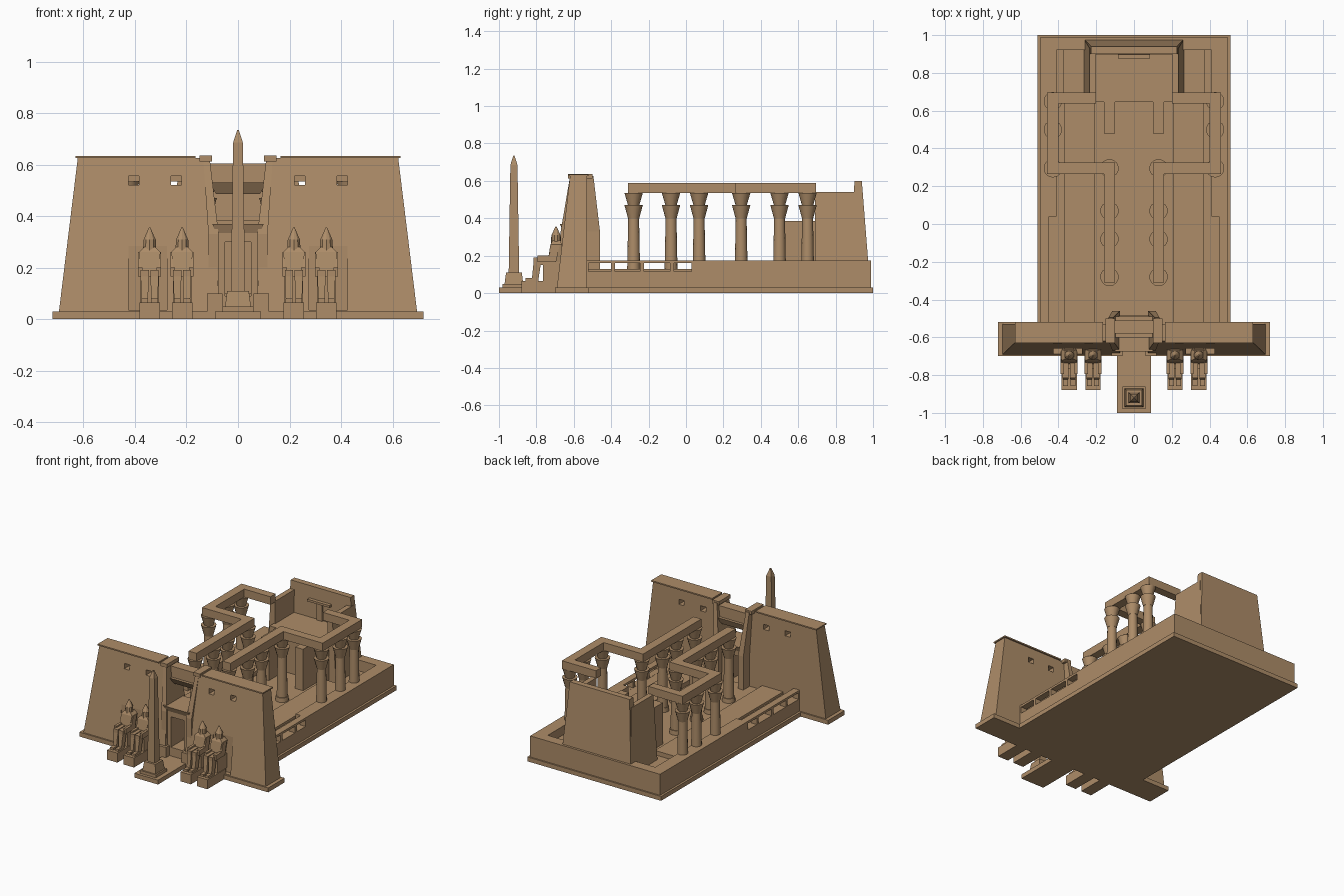
import bpy, bmesh, math

cube = bpy.data.objects.get("Cube")
if cube:
    bpy.data.objects.remove(cube, do_unlink=True)

sand = bpy.data.materials.new("sandstone")
sand.use_nodes = True
sand.diffuse_color = (.42, .265, .14, 1)
shader = sand.node_tree.nodes["Principled BSDF"]
shader.inputs["Base Color"].default_value = sand.diffuse_color

# Shared levels and lines
ground = 0
slab_top = .03
floor = .1
wall_top = .175
chamber_top = .385
beam_bottom, beam_top = .535, .59
tower_top = .625
tower_back = -.53
door_front, door_back = -.66, -.5
court_back = .99
wall_face = .495
sanctuary_front = .69


def finish(name, bm):
    bmesh.ops.recalc_face_normals(bm, faces=bm.faces)
    mesh = bpy.data.meshes.new(name)
    bm.to_mesh(mesh)
    bm.free()
    mesh.materials.append(sand)
    ob = bpy.data.objects.new(name, mesh)
    bpy.context.collection.objects.link(ob)
    return ob


def around(centre, half):
    return (centre - half, centre + half)


def block(name, x, y, z, top_x=None, top_y=None, side=1):
    """Box over the given spans, battered when a top span differs; side=-1 mirrors it."""
    bm = bmesh.new()
    bottom, top = [], []
    for ring, xs, ys, height in ((bottom, x, y, z[0]), (top, top_x or x, top_y or y, z[1])):
        for i, j in ((0, 0), (1, 0), (1, 1), (0, 1)):
            ring.append(bm.verts.new((xs[i] * side, ys[j], height)))
    bm.faces.new(bottom)
    bm.faces.new(top)
    for i in range(len(bottom)):
        bm.faces.new((bottom[i - 1], bottom[i], top[i], top[i - 1]))
    return finish(name, bm)


def cone(name, x, y, z, radii, sides=14):
    """Upright truncated cone spanning z, with bottom and top radii."""
    bm = bmesh.new()
    bmesh.ops.create_cone(bm, cap_ends=True, segments=sides, radius1=radii[0],
                          radius2=radii[1], depth=z[1] - z[0])
    bmesh.ops.translate(bm, verts=bm.verts, vec=(x, y, sum(z) / 2))
    ob = finish(name, bm)
    bpy.ops.object.select_all(action='DESELECT')
    ob.select_set(True)
    bpy.context.view_layer.objects.active = ob
    bpy.ops.object.shade_smooth_by_angle(angle=math.radians(30))


def cut(ob, cutter):
    """Subtract the cutter and remove it."""
    cutter.hide_render = True
    mod = ob.modifiers.new("cut", 'BOOLEAN')
    mod.operation, mod.object, mod.solver = 'DIFFERENCE', cutter, 'EXACT'
    bpy.context.view_layer.objects.active = ob
    bpy.ops.object.modifier_apply(modifier=mod.name)
    bpy.data.objects.remove(cutter, do_unlink=True)


def build_column(x, y):
    """Round foot, shaft and a two-tier bell capital."""
    shaft_top, bell_joint = .4, .47
    cone("column_foot", x, y, z=(floor, .13), radii=(.042, .04))
    cone("column_shaft", x, y, z=(floor, shaft_top), radii=(.035, .029))
    cone("lower_bell", x, y, z=(shaft_top, bell_joint), radii=(.03, .049))
    cone("upper_bell", x, y, z=(bell_joint, beam_bottom), radii=(.03, .049))


def build_statue(x):
    """Seated figure with a tall pointed crown, facing the front."""
    seat, lap, shoulder, crown = .165, .19, .26, .31
    pedestal_top = .065
    chest_x, chest_y = around(x, .042), (-.725, -.665)
    block("statue_pedestal", around(x, .04), (-.88, -.68), (ground, pedestal_top))
    block("statue_throne", around(x, .036), (-.765, -.66), (pedestal_top, seat))
    block("statue_back_slab", around(x, .025), (-.69, -.655), (pedestal_top, shoulder))
    block("statue_torso", around(x, .03), (-.74, -.67), (seat, shoulder), chest_x, chest_y)
    block("statue_shoulders", chest_x, chest_y, (shoulder, .28), around(x, .022), (-.715, -.67))
    cone("statue_head", x, -.695, z=(shoulder, crown), radii=(.027, .025), sides=10)
    cone("statue_crown", x, -.695, z=(crown, .356), radii=(.024, .003), sides=10)
    for t in (-1, 1):
        leg, arm = x + t * .019, x + t * .036
        block("statue_thigh", around(leg, .016), (-.815, -.7), (.15, lap))
        block("statue_shin", around(leg, .012), (-.825, -.79), (pedestal_top, seat),
              around(leg, .016), (-.815, -.775))
        block("statue_foot", around(leg, .013), (-.858, -.79), (pedestal_top, .08))
        block("statue_upper_arm", around(arm, .009), (-.745, -.695), (seat, shoulder),
              top_y=(-.715, -.675))
        block("statue_forearm", around(arm, .009), (-.795, -.7), (seat, .2))


# Ground slabs and the raised court floor
block("court_slab", around(0, .51), (tower_back, 1), (ground, slab_top))
block("gate_slab", around(0, .72), (-.7, -.52), (ground, slab_top))
block("walkway", around(0, .09), (-1, door_front), (ground, slab_top))
block("court_floor", around(0, .48), (tower_back, .97), (slab_top, floor))
block("rear_wall", around(0, wall_face), (.92, court_back), (slab_top, wall_top))

for s, label in ((1, "left_"), (-1, "right_")):
    # Court walls: thin with openings in front, thick behind
    thick_start = .04
    wall = block(label + "front_wall", (.45, wall_face), (tower_back, thick_start),
                 (slab_top, wall_top), side=s)
    for y in ((-.52, -.4), (-.38, -.245), (-.225, -.085), (-.065, .03)):
        cut(wall, block("opening", (.4, .6), y, (.115, .16), side=s))
    block(label + "side_wall", (.41, wall_face), (thick_start, .93), (slab_top, wall_top), side=s)
    block(label + "floor_step", (.21, .37), (tower_back, .64), (floor, .13), side=s)
    block(label + "wall_step", (.37, .46), (tower_back, .92), (floor, .114), side=s)

    # Columns carrying beams that step outward towards the rear
    aisle, outer, turn = .13, .43, .295
    for y in (-.28, -.08, .07, turn):
        build_column(aisle * s, y)
    for y in (turn, .5, .65):
        build_column(outer * s, y)
    beam = (beam_bottom, beam_top)
    aisle_beam, outer_beam = around(aisle, .03), around(outer, .03)
    cross_beam, rear_beam = around(turn, .03), around(.667, .028)
    block(label + "aisle_beam", aisle_beam, (-.31, cross_beam[0]), beam, side=s)
    block(label + "cross_beam", (aisle_beam[0], outer_beam[1]), cross_beam, beam, side=s)
    block(label + "outer_beam", outer_beam, (cross_beam[1], rear_beam[0]), beam, side=s)
    block(label + "rear_beam", (.2, outer_beam[1]), rear_beam, beam, side=s)

    # Sanctuary side wall and entrance jamb
    block(label + "sanctuary_wall", (.2, .27), (sanctuary_front, .985), (slab_top, .54),
          (.2, .235), (sanctuary_front, .93), side=s)
    block(label + "entrance_jamb", aisle_beam, (.48, .66), (floor, chamber_top), side=s)

    # Gate tower with windows and a shallow niche
    tower = block(label + "tower", (.07, .695), (-.69, tower_back), (slab_top, tower_top),
                  (.11, .622), (-.62, tower_back), side=s)
    for x in (.24, .405):
        cut(tower, block("window", around(x, .02), (-.8, -.4), (.52, .555), side=s))
    cut(tower, block("niche", (.275, .425), (-.8, door_front), (.035, .32), side=s))
    block(label + "tower_cornice", (.165, .63), (-.63, -.52), (tower_top, .634), side=s)
    block(label + "inner_cornice", (.1, .15), (-.63, door_back), (.612, .636), side=s)

    # Gate pier, door jamb and plinth
    pier_x, pier_y, pier_bend = (.075, .115), (-.67, -.46), .33
    block(label + "pier_foot", pier_x, pier_y, (slab_top, pier_bend), side=s)
    block(label + "pier_head", pier_x, pier_y, (pier_bend, tower_top),
          (.11, .135), (-.62, -.495), side=s)
    block(label + "door_jamb", (.05, .085), (door_front, door_back), (slab_top, .31), side=s)
    block(label + "door_plinth", (.06, .12), (-.7, door_front), (slab_top, floor), side=s)

    for x in (.217, .343):
        build_statue(x * s)

# Gateway lintels, cornices and door step
door_y = (door_front, door_back)
block("door_step", around(0, .07), door_y, (slab_top, .09))
block("door_lintel", around(0, .09), door_y, (.3, .335))
block("door_cornice", around(0, .085), door_y, (.335, .37), around(0, .1), (-.675, -.485))
block("gate_cornice", around(0, .085), (-.57, -.51), (.485, .53), around(0, .11), (-.6, -.49))
block("gate_lintel", around(0, .115), (-.58, -.51), (.53, .605))

# Sanctuary: low chamber, tall back wall and shelf relief
block("sanctuary_chamber", around(0, .21), (.645, .93), (floor, chamber_top))
block("sanctuary_back_wall", around(0, .27), (.89, .985), (slab_top, .6),
      around(0, .228), (.9, .94))
block("relief_shelf", around(0, .085), (.875, .91), (.5, .515))
block("relief_post", around(0, .02), (.885, .91), (chamber_top, .5))

# Obelisk on its stepped base, each stage centred on one axis
axis = -.92
stages = [("step", .06, .06, slab_top, .05), ("base", .05, .042, .05, .11),
          ("shaft", .028, .019, .11, .685), ("tip", .019, .003, .685, .735)]
for part, low, high, z0, z1 in stages:
    block("obelisk_" + part, around(0, low), around(axis, low), (z0, z1),
          around(0, high), around(axis, high))
